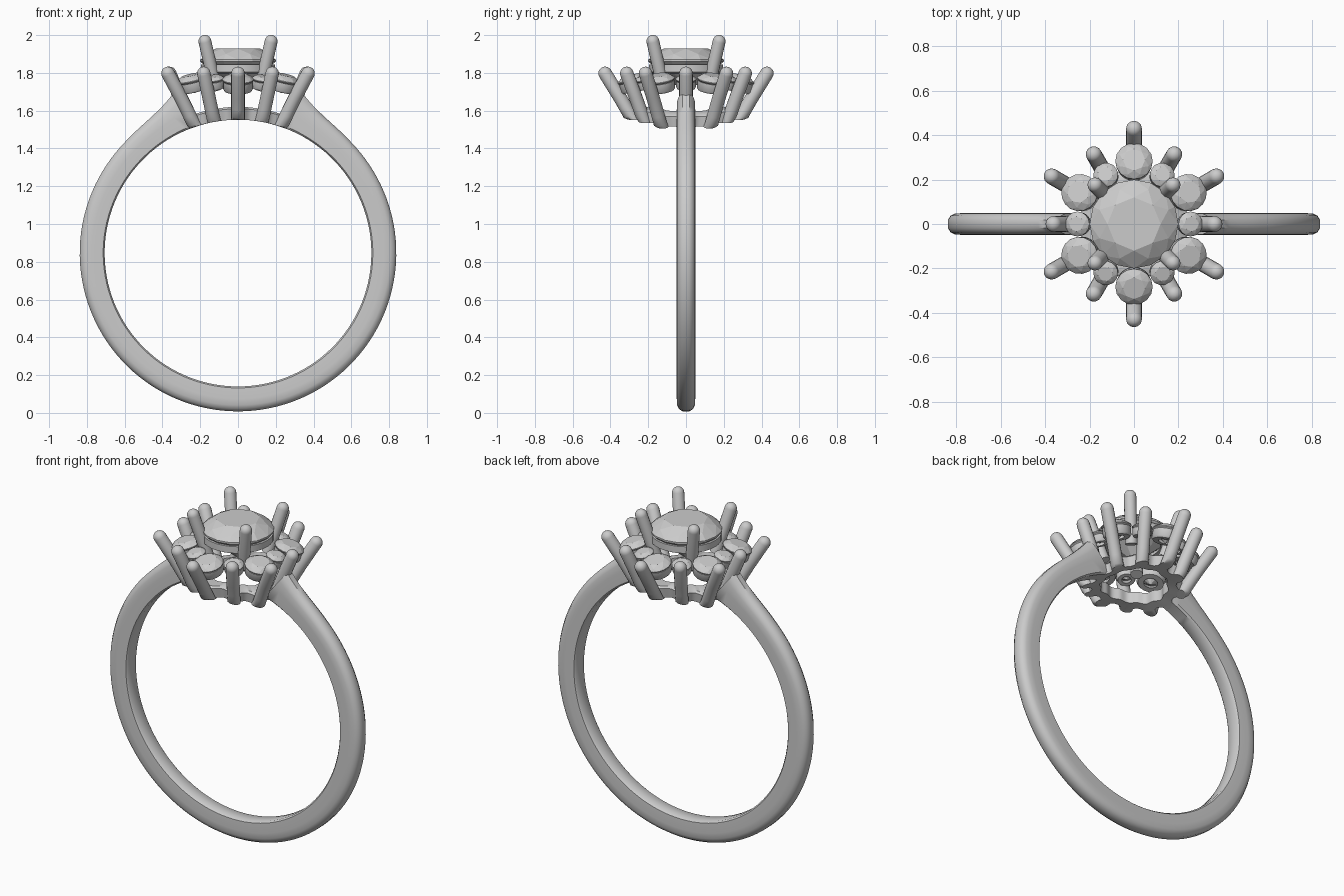
import bpy, bmesh
from math import sin, cos, pi, radians, sqrt
from mathutils import Vector, Matrix

if "Cube" in bpy.data.objects:
    bpy.data.objects.remove(bpy.data.objects["Cube"])

CZ, RI, RO = 0.846, 0.706, 0.838      # finger hole centre height, inner and outer radius


def hole_z(x):
    return CZ + sqrt(RI * RI - x * x)


def make(name, bm, smooth=True, matrix=None):
    if matrix:
        bm.transform(matrix)
    bmesh.ops.recalc_face_normals(bm, faces=bm.faces[:])
    me = bpy.data.meshes.new(name)
    bm.to_mesh(me)
    bm.free()
    ob = bpy.data.objects.new(name, me)
    bpy.context.collection.objects.link(ob)
    if smooth:
        bpy.context.view_layer.objects.active = ob
        ob.select_set(True)
        bpy.ops.object.shade_smooth_by_angle(angle=radians(40))
        ob.select_set(False)
    return ob


def loft(sections, closed=False):
    """Skin a list of equal closed sections; cap the ends unless closed."""
    bm = bmesh.new()
    rows = [[bm.verts.new(p) for p in s] for s in sections]
    n, m = len(rows), len(rows[0])
    for i in range(n if closed else n - 1):
        a, b = rows[i], rows[(i + 1) % n]
        for j in range(m):
            k = (j + 1) % m
            bm.faces.new((a[j], a[k], b[k], b[j]))
    if not closed:
        bm.faces.new(rows[0])
        bm.faces.new(rows[-1])
    return bm


def interp(table, x):
    for (x0, y0), (x1, y1) in zip(table, table[1:]):
        if x <= x1:
            return y0 + (y1 - y0) * max(0, (x - x0) / (x1 - x0))
    return table[-1][1]


# shank: rounded section swept round the finger, flaring into the shoulders
FLARE = [(22, .912), (25, .888), (28, .87), (32, .855), (37, .845), (44, .839), (55, RO)]
SECTION = [(0, -.037), (.06, -.047), (.5, -.049), (.75, -.047), (.9, -.038), (1, -.018)]
SECTION += [(u, -y) for u, y in reversed(SECTION)]
sections = []
N = 110
for i in range(N + 1):
    s = -1 + 2 * i / N
    side = 1 if s >= 0 else -1
    ai = 180 - abs(s) * (180 - 17)                    # degrees from the top
    ao = ai + 5 * max(0, (60 - ai) / 43)
    ro = interp(FLARE, ao)
    pi_ = Vector((side * RI * sin(radians(ai)), 0, CZ + RI * cos(radians(ai))))
    po = Vector((side * ro * sin(radians(ao)), 0, CZ + ro * cos(radians(ao))))
    sections.append([pi_.lerp(po, u) + Vector((0, y, 0)) for u, y in SECTION])
make("shank", loft(sections))

# scalloped base gallery, curved to the finger
sections = []
for i in range(144):
    a = 2 * pi * i / 144
    ro, ri = .245 + .014 * cos(12 * a), .185 + .006 * cos(12 * a)
    pts = []
    for r, h in ((ri, 0), (ro, 0), (ro + .012, .058), (ro, .068), (ri, .068)):
        x, y = r * cos(a), r * sin(a)
        pts.append((x, y, hole_z(x) + h))
    sections.append(pts)
make("base_gallery", loft(sections, closed=True))


def prong(name, angle, path, radius):
    """Bent round wire with a domed tip; path is (radius, z) points."""
    pts = [Vector((r, 0, z)) for r, z in path]
    if len(pts) == 3:                                  # soften the bend
        a, b, c = pts
        p, q = b.lerp(a, .75), b.lerp(c, .3)
        pts = [a] + [p.lerp(b, t).lerp(b.lerp(q, t), t) for t in (0, .25, .5, .75, 1)] + [c]
    d = (pts[-1] - pts[-2]).normalized()
    rad = [radius] * len(pts)
    end = pts[-1]
    for k in range(1, 6):
        t = k * pi / 2 / 5.3
        pts.append(end + d * radius * sin(t))
        rad.append(radius * cos(t))
    secs = []
    for i, p in enumerate(pts):
        t = (pts[min(i + 1, len(pts) - 1)] - pts[max(i - 1, 0)]).normalized()
        n = Vector((t.z, 0, -t.x))
        secs.append([p + rad[i] * (n * cos(2 * pi * k / 16) + Vector((0, sin(2 * pi * k / 16), 0)))
                     for k in range(16)])
    bm = loft(secs)
    bm.transform(Matrix.Rotation(angle, 4, 'Z'))
    for v in bm.verts:                                 # trim flush with the finger hole
        v.co.z = max(v.co.z, hole_z(v.co.x))
    make(name, bm)


def stone(name, radius, matrix):
    """Round brilliant cut: facets come from the hull of its corner points."""
    bm = bmesh.new()
    rings = [(8, .60, .34, 0), (8, .84, .20, .5), (16, 1, .05, 0), (16, 1, 0, 0),
             (8, .55, -.42, .5)]
    for n, r, z, off in rings:
        for k in range(n):
            a = 2 * pi * (k + off) / n
            bm.verts.new((r * cos(a) * radius, r * sin(a) * radius, z * radius))
    bm.verts.new((0, 0, -.86 * radius))
    bmesh.ops.convex_hull(bm, input=bm.verts[:])
    bmesh.ops.dissolve_limit(bm, angle_limit=.01, verts=bm.verts[:], edges=bm.edges[:])
    make(name, bm, False, matrix)


def seat(name, ro, ri, top, bottom, matrix):
    """Tapered collar under a stone."""
    prof = [(ri, bottom), (ro * .9, bottom), (ro, bottom + .01), (ro, top), (ro * .9, top)]
    secs = []
    for i in range(32):
        a = 2 * pi * i / 32
        secs.append([(r * cos(a), r * sin(a), z) for r, z in prof])
    make(name, loft(secs, closed=True), True, matrix)


# centre stone, its collar and four claws
centre = Matrix.Translation((0, 0, 1.86))
stone("centre_stone", .2, centre)
seat("centre_seat", .195, .145, -.015, -.065, centre)
for k in range(4):
    prong(f"centre_claw_{k}", pi / 4 + k * pi / 2, [(.165, 1.71), (.248, 1.967)], .034)

# halo: alternating small and large stones, each with a collar and an outer prong
for k in range(12):
    a = k * pi / 6
    big = k % 2 == 1
    r, size, z = (.282, .084, 1.762) if big else (.254, .056, 1.765)
    m = Matrix.Rotation(a, 4, 'Z') @ Matrix.Translation((r, 0, z)) @ Matrix.Rotation(radians(15), 4, 'Y')
    stone(f"halo_stone_{k}", size, m)
    seat(f"halo_seat_{k}", size * .93, size * .45, -.008, -.06 if big else -.05, m)
    path = [(.255, 1.5), (.325, 1.63), (.428, 1.797)] if big else [(.238, 1.5), (.29, 1.63), (.362, 1.797)]
    prong(f"halo_prong_{k}", a, path, .036)
